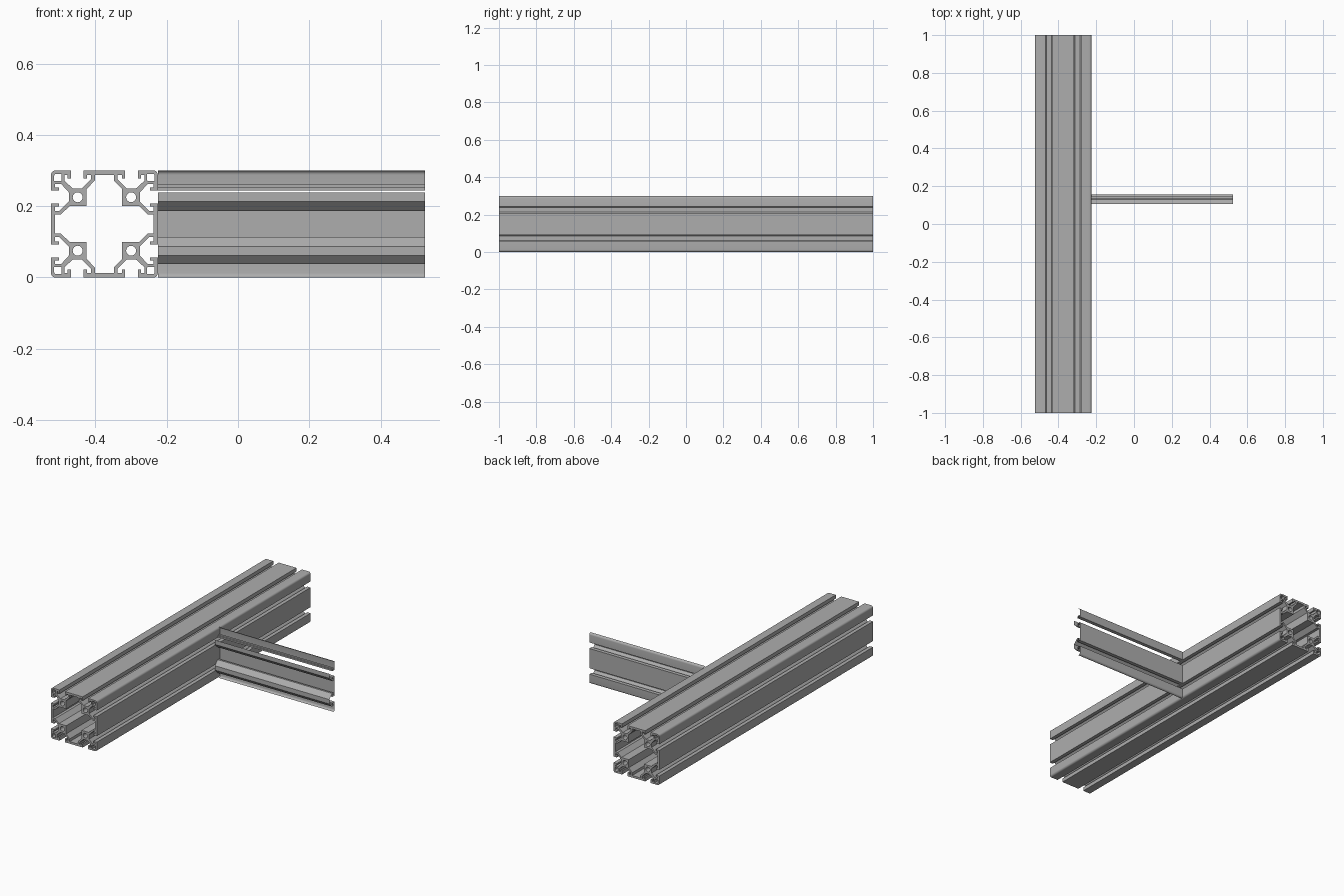
import bpy, bmesh, math

if "Cube" in bpy.data.objects:
    bpy.data.objects.remove(bpy.data.objects["Cube"])

metal = bpy.data.materials.new("aluminium_grey")
metal.use_nodes = True
grey = (0.42, 0.42, 0.42, 1)
metal.diffuse_color = grey
metal.node_tree.nodes["Principled BSDF"].inputs["Base Color"].default_value = grey

HALF = 0.15          # half the profile width
BEAM_X = -0.375      # beam axis
RAIL_Y = 0.005       # axis of the cross rail

# One T-slot: from the centre plate's lip, round the channel, to the corner's lip
SLOT = [(.058, HALF), (.058, .128), (.049, .128), (.049, .138), (.037, .138),
        (.037, .126), (.063, .1), (.089, .1), (.112, .121), (.112, .138),
        (.103, .138), (.103, .128), (.094, .128), (.094, HALF)]


def arc(cx, cy, r, start, end, steps):
    """Points along an arc, angles in degrees."""
    angles = [math.radians(start + (end - start) * i / steps) for i in range(steps + 1)]
    return [(cx + r * math.cos(a), cy + r * math.sin(a)) for a in angles]


def swapped(points):
    """The same path mirrored on the diagonal, in reverse order."""
    return [(b, a) for a, b in reversed(points)]


def turned(points):
    """Repeat a quarter path four times about the centre."""
    loop = []
    for _ in range(4):
        loop += points
        points = [(b, -a) for a, b in points]
    return loop


def finish(obj):
    obj.data.materials.clear()
    obj.data.materials.append(metal)
    bpy.ops.object.select_all(action='DESELECT')
    obj.select_set(True)
    bpy.context.view_layer.objects.active = obj
    bpy.ops.object.shade_smooth_by_angle(angle=math.radians(35))


CORNER = arc(.138, .138, .012, 90, 0, 5)

# Beam cross-section: outline, central cavity, screw bores and corner chambers
inner = [(.027, .138), (.027, .122), (.05, .098)]
loops = [turned(SLOT + CORNER + swapped(SLOT)),
         turned(inner + [(.05, .05)] + swapped(inner))]
bore = arc(.075, .075, .014, 0, 337.5, 15)
chamber = [(.12, .122), (.12, .141)] + arc(.135, .135, .006, 90, 0, 3) + [(.141, .12), (.122, .12)]
for sx in (-1, 1):
    for sy in (-1, 1):
        for hole in (bore, chamber):
            loops.append([(sx * a, sy * b) for a, b in hole])

# Long beam, extruded along y
curve = bpy.data.curves.new("long_beam", 'CURVE')
curve.dimensions = '2D'
curve.fill_mode = 'BOTH'
curve.extrude = 1.0
for loop in loops:
    spline = curve.splines.new('POLY')
    spline.points.add(len(loop) - 1)
    for point, (a, b) in zip(spline.points, loop):
        point.co = (a, b, 0, 1)
    spline.use_cyclic_u = True
beam = bpy.data.objects.new("long_beam", curve)
bpy.context.collection.objects.link(beam)
beam.location = (BEAM_X, 0, HALF)
beam.rotation_euler = (math.pi / 2, 0, 0)
bpy.ops.object.select_all(action='DESELECT')
beam.select_set(True)
bpy.context.view_layer.objects.active = beam
bpy.ops.object.convert(target='MESH')
beam = bpy.context.view_layer.objects.active
bm = bmesh.new()
bm.from_mesh(beam.data)
bmesh.ops.remove_doubles(bm, verts=bm.verts, dist=0.0001)
bmesh.ops.recalc_face_normals(bm, faces=bm.faces)
bm.to_mesh(beam.data)
bm.free()
finish(beam)


def sheet(name, path):
    """Thin open skin: a (height, depth) path swept along x."""
    bm = bmesh.new()
    rows = [[bm.verts.new((x, RAIL_Y + depth, HALF + height)) for height, depth in path]
            for x in (-0.225, 0.525)]
    for i in range(len(path) - 1):
        bm.faces.new((rows[0][i], rows[0][i + 1], rows[1][i + 1], rows[1][i]))
    mesh = bpy.data.meshes.new(name)
    bm.to_mesh(mesh)
    bm.free()
    obj = bpy.data.objects.new(name, mesh)
    bpy.context.collection.objects.link(obj)
    finish(obj)


# Cross rail skin: upper edge strip, then plate with a full lower channel
sheet("rail_upper_strip", list(reversed(SLOT[9:] + CORNER)))
lower = [(-a, b) for a, b in SLOT + CORNER]
sheet("rail_main_skin", list(reversed(SLOT[:8])) + lower)
